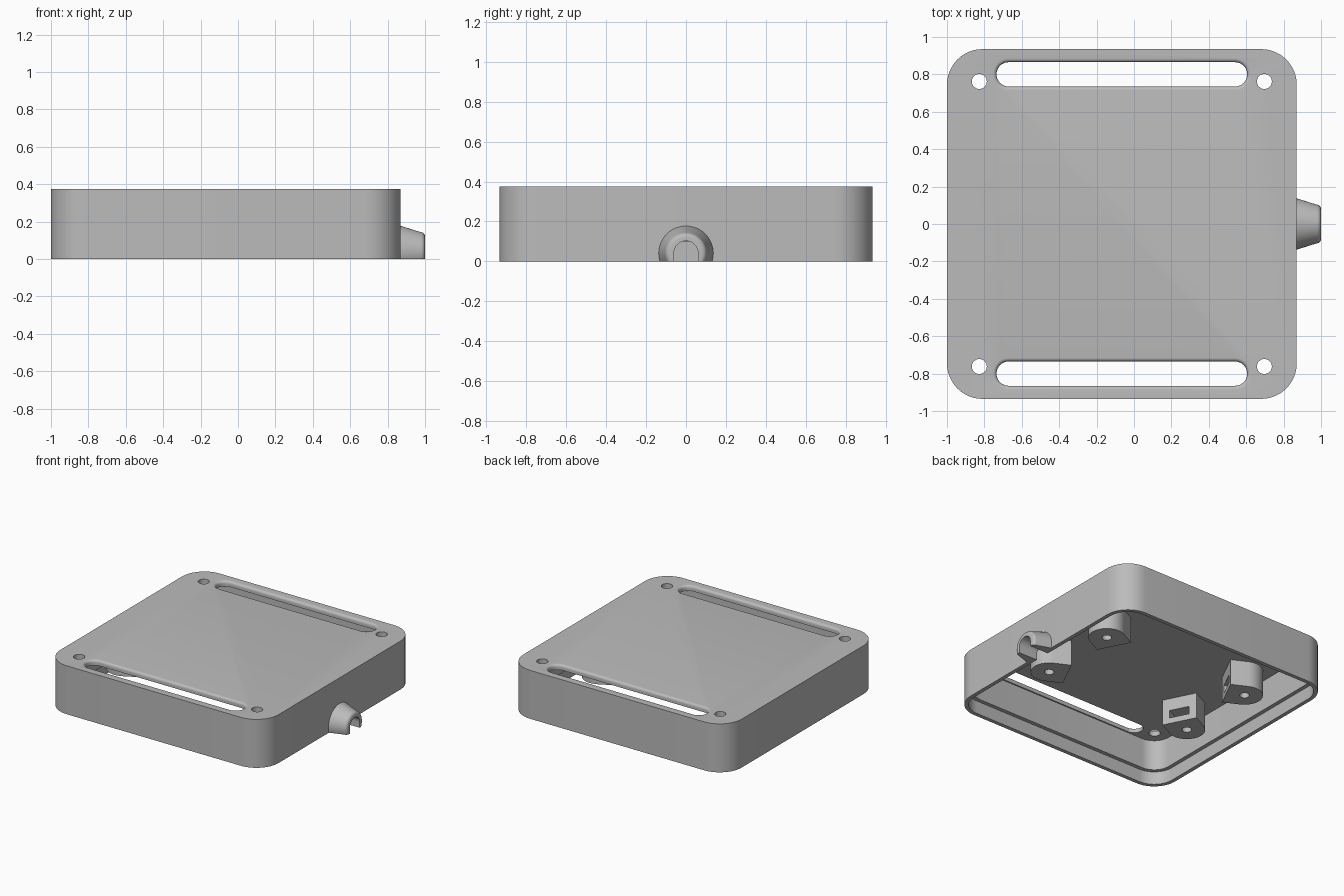
import bpy, bmesh
from math import pi, cos, sin, atan2
from mathutils import Matrix, Vector

cube = bpy.data.objects.get("Cube")
if cube:
    bpy.data.objects.remove(cube, do_unlink=True)

grey = bpy.data.materials.new("plain grey")
grey.use_nodes = True
grey.diffuse_color = (0.5, 0.5, 0.5, 1)
grey.node_tree.nodes["Principled BSDF"].inputs["Base Color"].default_value = (0.5, 0.5, 0.5, 1)

HEIGHT, CEILING = 0.375, 0.335
CX, HALF, CORNER = -0.065, 0.935, 0.19


def rounded(cx, cy, hx, hy, r, steps=12):
    """Outline of a rounded rectangle, corner by corner."""
    pts = []
    for i, (sx, sy) in enumerate([(1, 1), (-1, 1), (-1, -1), (1, -1)]):
        for k in range(steps + 1):
            a = (i + k / steps) * pi / 2
            pts.append((cx + sx * (hx - r) + r * cos(a), cy + sy * (hy - r) + r * sin(a)))
    return pts


def circle(cx, cy, r, n=32):
    return [(cx + r * cos(2 * pi * k / n), cy + r * sin(2 * pi * k / n)) for k in range(n)]


def loft(name, rings, matrix=Matrix()):
    """Closed solid through a stack of (outline, height) rings."""
    bm = bmesh.new()
    loops = [[bm.verts.new((x, y, z)) for x, y in pts] for pts, z in rings]
    for low, high in zip(loops, loops[1:]):
        for i in range(len(low)):
            j = (i + 1) % len(low)
            bm.faces.new((low[i], low[j], high[j], high[i]))
    bm.faces.new(loops[0][::-1])
    bm.faces.new(loops[-1])
    bmesh.ops.remove_doubles(bm, verts=bm.verts, dist=1e-5)
    bmesh.ops.transform(bm, matrix=matrix, verts=bm.verts)
    bmesh.ops.recalc_face_normals(bm, faces=bm.faces)
    mesh = bpy.data.meshes.new(name)
    bm.to_mesh(mesh)
    bm.free()
    mesh.materials.append(grey)
    obj = bpy.data.objects.new(name, mesh)
    bpy.context.scene.collection.objects.link(obj)
    return obj


def prism(name, pts, z0, z1, matrix=Matrix()):
    return loft(name, [(pts, z0), (pts, z1)], matrix)


def cut(obj, cutters):
    """Subtract each cutter, bake the result and drop the cutters."""
    for c in cutters:
        c.hide_render = True
        mod = obj.modifiers.new("cut", "BOOLEAN")
        mod.operation, mod.solver, mod.object = "DIFFERENCE", "EXACT", c
    graph = bpy.context.evaluated_depsgraph_get()
    mesh = bpy.data.meshes.new_from_object(obj.evaluated_get(graph))
    obj.modifiers.clear()
    obj.data = mesh
    for c in cutters:
        bpy.data.objects.remove(c, do_unlink=True)


def smooth(obj):
    bpy.ops.object.select_all(action="DESELECT")
    obj.select_set(True)
    bpy.context.view_layer.objects.active = obj
    bpy.ops.object.shade_smooth_by_angle(angle=0.6)


def inset(d):
    return rounded(CX, 0, HALF - d, HALF - d, CORNER - d)


def slot_cutter(y):
    """Long slot with a rounded-over upper edge."""
    f = 0.02
    outline = lambda d: rounded(CX, y, 0.67 + d, 0.065 + d, 0.0649 + d)
    rings = [(outline(0), 0.3)]
    for k in range(7):
        a = k / 6 * pi / 2
        rings.append((outline(f * (1 - cos(a))), HEIGHT - f + f * sin(a)))
    return loft("slot_cutter", rings + [(outline(f), HEIGHT + 0.05)])


def channel_cutter():
    """Arched cable passage running along x."""
    r, zc = 0.06, 0.042
    arch = [(r, -0.2)] + [(r * cos(pi * k / 16), zc + r * sin(pi * k / 16)) for k in range(17)] + [(-r, -0.2)]
    return prism("channel_cutter", arch, 0.75, 1.1, ALONG_X)


# Local x, y, z become world y, z, x
ALONG_X = Matrix(((0, 0, 1, 0), (1, 0, 0, 0), (0, 1, 0, 0), (0, 0, 0, 1)))

# Hollow case with a stepped rim, two slots, four corner holes and a cable gap
case = prism("case_shell", inset(0), 0, HEIGHT)
cutters = [prism("cavity", inset(0.06), -0.1, CEILING),
           prism("rim_step", inset(0.03), -0.1, 0.1),
           channel_cutter()]
for sy in (1, -1):
    cutters.append(slot_cutter(sy * 0.8))
    for sx in (1, -1):
        cutters.append(prism("screw_cutter", circle(CX + sx * 0.762, sy * 0.762, 0.04), 0.2, 0.5))
cut(case, cutters)
smooth(case)

# Tapered cable collar with a rounded tip, cut flat at the base
f = 0.025
rings = [(circle(0, 0.04, 0.139, 48), 0.85), (circle(0, 0.04, 0.137, 48), 0.87)]
for k in range(7):
    a = k / 6 * pi / 2
    rings.append((circle(0, 0.04, 0.104 - f + f * cos(a), 48), 1 - f + f * sin(a)))
collar = loft("cable_collar", rings, ALONG_X)
cut(collar, [prism("floor_cutter", rounded(0.9, 0, 0.3, 0.3, 0.01, 2), -0.4, 0), channel_cutter()])
smooth(collar)

# Four mounting posts, flat side with a nut slot turned to the middle
for sx, side in ((1, "left"), (-1, "right")):
    for sy, end in ((1, "back"), (-1, "front")):
        centre = Vector((-0.117 + sx * 0.63, sy * 0.315, 0))
        turn = Matrix.Translation(centre) @ Matrix.Rotation(atan2(-sy * 0.45, -sx * 0.89), 4, "Z")
        r = 0.13
        outline = [(r * cos(pi / 2 + pi * k / 20), r * sin(pi / 2 + pi * k / 20)) for k in range(21)]
        outline += [(r, -r), (r, r)]
        post = prism(f"{end}_{side}_post", outline, 0.135, CEILING + 0.01, turn)
        nut = [(-0.07, -0.075), (0.2, -0.075), (0.2, 0.075), (-0.07, 0.075)]
        cut(post, [prism("nut_cutter", nut, 0.18, 0.24, turn),
                   prism("bore_cutter", circle(0, 0, 0.034), 0.1, 0.3, turn)])
        smooth(post)
